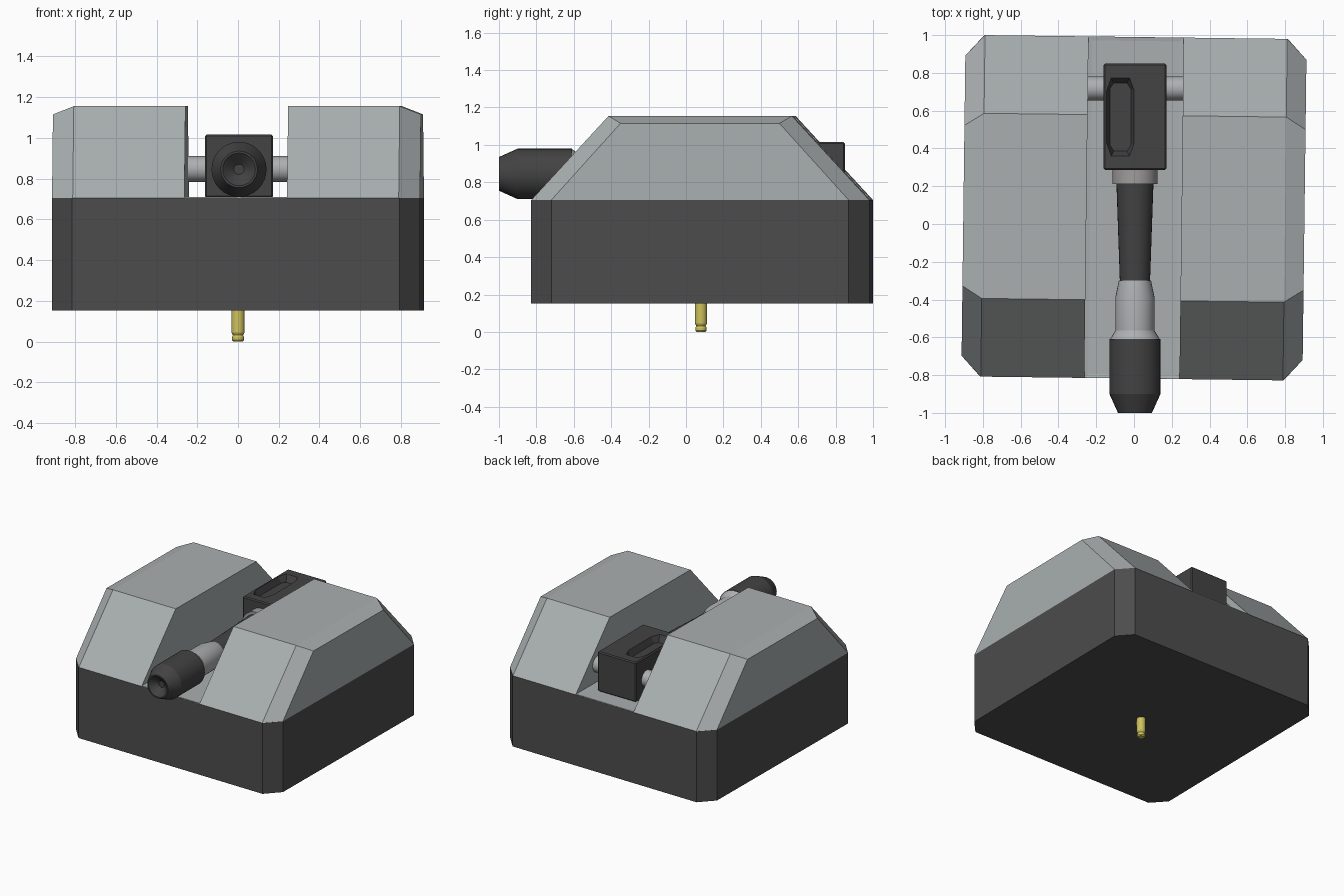
import bpy, bmesh, math
from mathutils import Matrix, Vector

if "Cube" in bpy.data.objects:
    bpy.data.objects.remove(bpy.data.objects["Cube"])


def material(name, rgb):
    m = bpy.data.materials.new(name)
    m.diffuse_color = (*rgb, 1)
    m.use_nodes = True
    m.node_tree.nodes["Principled BSDF"].inputs["Base Color"].default_value = m.diffuse_color
    return m


LIGHT = material("light grey", (0.40, 0.43, 0.43))
DARK = material("dark grey", (0.073, 0.073, 0.073))
BLACK = material("charcoal", (0.056, 0.056, 0.056))
METAL = material("steel grey", (0.42, 0.43, 0.44))
COLLAR = material("warm grey", (0.35, 0.335, 0.335))
BRASS = material("brass yellow", (0.62, 0.54, 0.11))

# The housing sits very slightly turned about z
HOUSING = Matrix.Translation((0, 0.086, 0)) @ Matrix.Rotation(-0.0125, 4, 'Z')


def finish(name, bm, mat, matrix=Matrix(), smooth=False):
    bmesh.ops.recalc_face_normals(bm, faces=bm.faces[:])
    me = bpy.data.meshes.new(name)
    bm.to_mesh(me)
    bm.free()
    ob = bpy.data.objects.new(name, me)
    ob.matrix_world = matrix
    me.materials.append(mat)
    bpy.context.collection.objects.link(ob)
    if smooth:
        bpy.ops.object.select_all(action='DESELECT')
        ob.select_set(True)
        bpy.context.view_layer.objects.active = ob
        bpy.ops.object.shade_smooth_by_angle(angle=math.radians(20))
    return ob


def loft(sections):
    """Join equal-length closed rings and cap both ends."""
    bm = bmesh.new()
    rings = [[bm.verts.new(p) for p in s] for s in sections]
    n = len(rings[0])
    for a, b in zip(rings, rings[1:]):
        for i in range(n):
            j = (i + 1) % n
            bm.faces.new((a[i], a[j], b[j], b[i]))
    bm.faces.new(rings[0])
    bm.faces.new(rings[-1])
    return bm


def octagon(hx, hy, cx, cy, z, x0=0, y0=0):
    pts = [(hx - cx, hy), (hx, hy - cy), (hx, cy - hy), (hx - cx, -hy),
           (cx - hx, -hy), (-hx, cy - hy), (-hx, hy - cy), (cx - hx, hy)]
    return [(x + x0, y + y0, z) for x, y in pts]


def turned(name, profile, axis, origin, mat, sides=32):
    """Lathe a (radius, distance) profile along an axis."""
    rings = [[(r * math.cos(2 * math.pi * i / sides), r * math.sin(2 * math.pi * i / sides), d)
              for i in range(sides)] for r, d in profile]
    rot = Vector((0, 0, 1)).rotation_difference(Vector(axis)).to_matrix().to_4x4()
    return finish(name, loft(rings), mat, Matrix.Translation(origin) @ rot, True)


# Base with chamfered corners
finish("base", loft([octagon(0.903, 0.904, 0.1, 0.109, z) for z in (0.152, 0.705)]),
       DARK, HOUSING)


# Two sloped side housings
def trapezoid(x, y_low, y_top, z_top):
    return [(x, -y_low, 0.705), (x, y_low, 0.705), (x, y_top, z_top), (x, -y_top, z_top)]


for side, s in (("left", -1), ("right", 1)):
    finish(side + "_housing", loft([trapezoid(s * 0.252, 0.904, 0.49, 1.155),
                                    trapezoid(s * 0.8, 0.904, 0.49, 1.155),
                                    trapezoid(s * 0.903, 0.795, 0.425, 1.115)]),
           LIGHT, HOUSING)

# Channel floor with a shallow inset pan
bm = bmesh.new()
bmesh.ops.create_cube(bm, size=1, matrix=Matrix.Translation((0, 0, 0.7))
                      @ Matrix.Diagonal((0.504, 1.806, 0.018, 1)))
top = max(bm.faces, key=lambda f: f.calc_center_median().z)
bmesh.ops.inset_region(bm, faces=[top], thickness=0.028)
bmesh.ops.translate(bm, verts=top.verts[:], vec=(0, 0, -0.003))
finish("channel_floor", bm, LIGHT, HOUSING)

# Pivot block with a slot cut into its top
bm = bmesh.new()
bmesh.ops.create_cube(bm, size=1, matrix=Matrix.Translation((0.005, 0.568, 0.861))
                      @ Matrix.Diagonal((0.334, 0.562, 0.31, 1)))
bmesh.ops.bevel(bm, geom=bm.edges[:], offset=0.008, segments=1, affect='EDGES')
block = finish("pivot_block", bm, BLACK)
cutter = finish("slot_cutter", loft([octagon(0.055, 0.18, 0.02, 0.03, 0.965, -0.072, 0.567),
                                     octagon(0.074, 0.207, 0.025, 0.07, 1.018, -0.072, 0.567),
                                     octagon(0.074, 0.207, 0.025, 0.07, 1.06, -0.072, 0.567)]),
                BLACK)
cutter.hide_render = True
cutter.hide_set(True)
cut = block.modifiers.new("slot", 'BOOLEAN')
cut.object = cutter
cut.operation = 'DIFFERENCE'
cut.solver = 'EXACT'

# Axle through the block
turned("axle", [(0.063, -0.26), (0.063, 0.26)], (1, 0, 0), (0.003, 0.718, 0.847), METAL)

# Lever, from the block forward to the knob (distance runs toward the front)
lever_origin, front = (0.005, 0, 0.845), (0, -1, 0)
turned("lever_collar", [(0.12, -0.295), (0.12, -0.213)], front, lever_origin, COLLAR)
turned("lever_shaft", [(0.098, -0.215), (0.08, 0.3)], front, lever_origin, BLACK)
turned("lever_sleeve", [(0.085, 0.298), (0.104, 0.39), (0.104, 0.565), (0.133, 0.612)],
       front, lever_origin, METAL)
turned("lever_knob", [(0.135, 0.61), (0.135, 0.9), (0.09, 1.0), (0.08, 1.0), (0.025, 0.95)],
       front, lever_origin, BLACK)

# Contact pin under the base
turned("contact_pin", [(0.024, 0), (0.03, 0.008), (0.03, 0.022), (0.025, 0.032),
                       (0.032, 0.045), (0.032, 0.16)],
       (0, 0, 1), (0, 0.08, 0), BRASS, 24)
